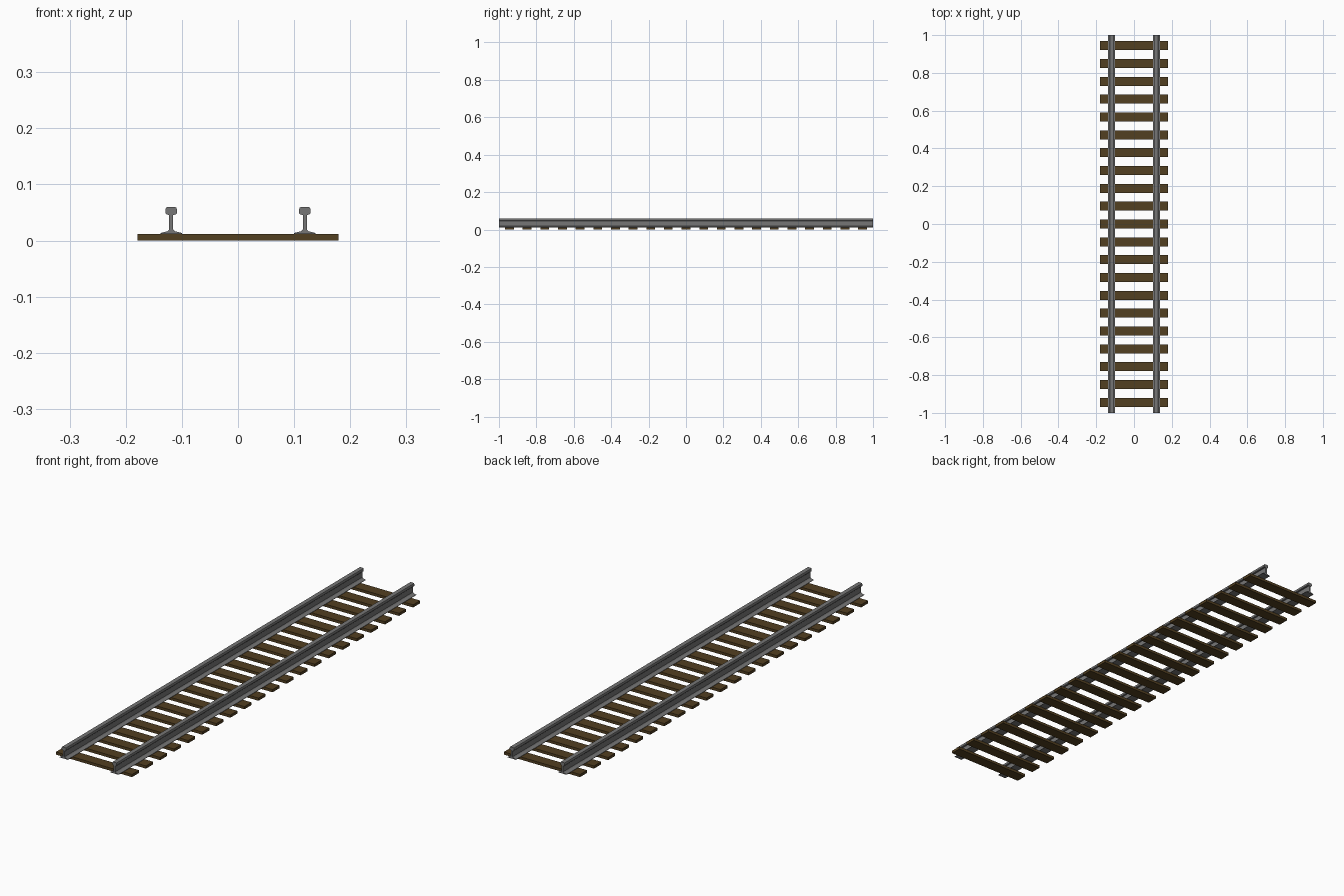
import bpy, bmesh

if "Cube" in bpy.data.objects:
    bpy.data.objects.remove(bpy.data.objects["Cube"])

def material(name, color):
    m = bpy.data.materials.new(name)
    m.diffuse_color = color
    m.use_nodes = True
    m.node_tree.nodes["Principled BSDF"].inputs["Base Color"].default_value = m.diffuse_color
    return m

wood = material("dark_wood", (0.085, 0.05, 0.015, 1))
steel = material("steel", (0.18, 0.18, 0.18, 1))

def finish(name, bm, mat):
    bmesh.ops.recalc_face_normals(bm, faces=bm.faces)
    mesh = bpy.data.meshes.new(name)
    bm.to_mesh(mesh)
    bm.free()
    mesh.materials.append(mat)
    obj = bpy.data.objects.new(name, mesh)
    bpy.context.collection.objects.link(obj)
    return obj

# Half of the rail cross-section (x, z), bottom to top
HALF = [(0.0195, 0.0115), (0.0195, 0.0133), (0.007, 0.0165), (0.0036, 0.020),
        (0.0036, 0.0455), (0.0085, 0.0465), (0.0102, 0.0485),
        (0.0102, 0.0555), (0.0092, 0.0585), (0.0070, 0.0600)]
PROFILE = HALF + [(-x, z) for x, z in reversed(HALF)]

def rail(name, cx):
    bm = bmesh.new()
    face = bm.faces.new([bm.verts.new((cx + x, -1, z)) for x, z in PROFILE])
    out = bmesh.ops.extrude_face_region(bm, geom=[face])
    verts = [v for v in out["geom"] if isinstance(v, bmesh.types.BMVert)]
    bmesh.ops.translate(bm, verts=verts, vec=(0, 2, 0))
    return finish(name, bm, steel)

# Two running rails
rail("left_rail", -0.119)
rail("right_rail", 0.119)

# Evenly spaced wooden sleepers
COUNT, SPACING = 21, 0.0944
SIZE = (0.358, 0.047, 0.0115)
for i in range(COUNT):
    bm = bmesh.new()
    bmesh.ops.create_cube(bm, size=1)
    bmesh.ops.scale(bm, verts=bm.verts, vec=SIZE)
    y = (i - (COUNT - 1) / 2) * SPACING
    bmesh.ops.translate(bm, verts=bm.verts, vec=(0, y, SIZE[2] / 2))
    finish(f"sleeper_{i + 1:02d}", bm, wood)
